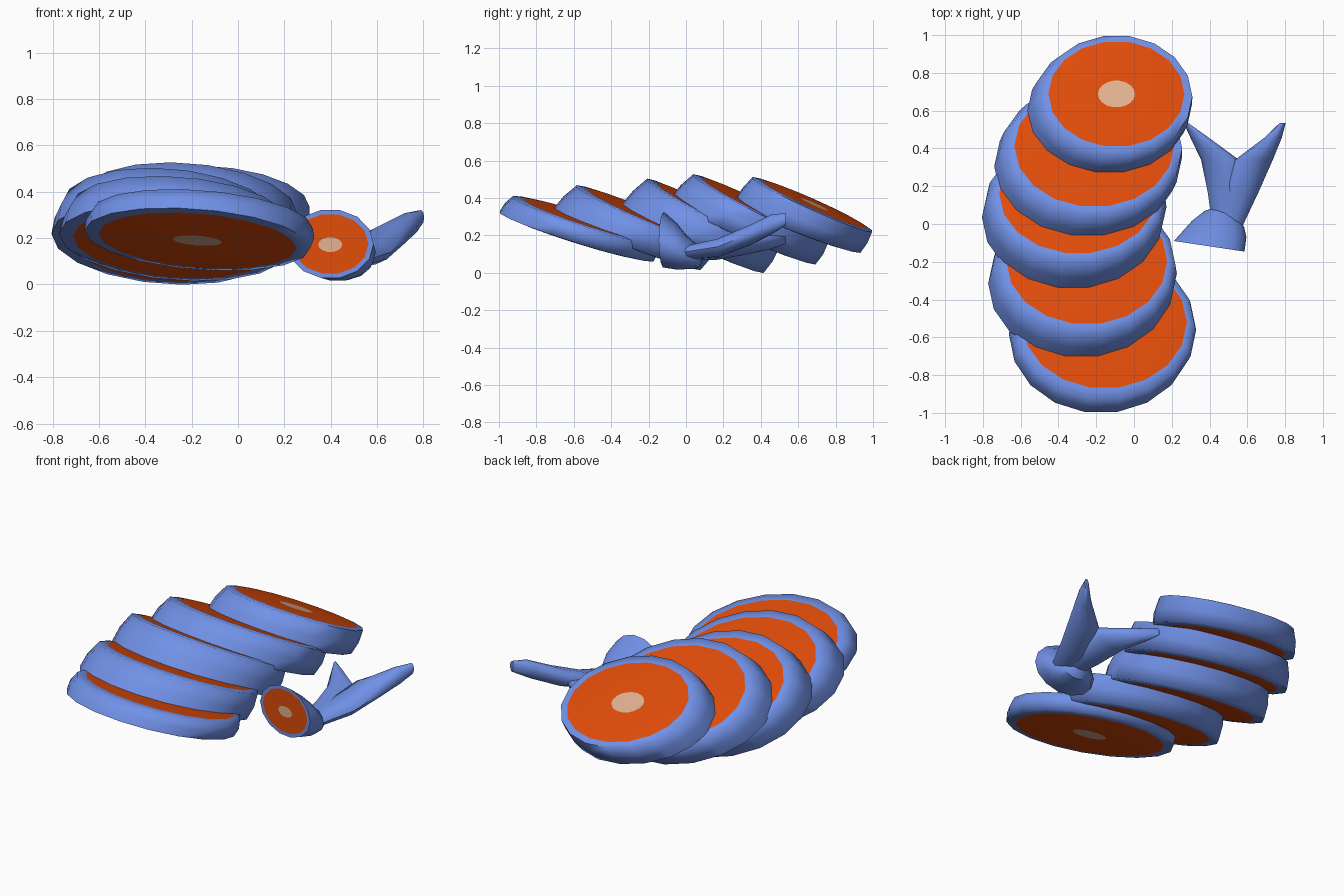
import bpy, bmesh, math
from mathutils import Vector

if "Cube" in bpy.data.objects:
    bpy.data.objects.remove(bpy.data.objects["Cube"])


def material(name, rgb):
    m = bpy.data.materials.new(name)
    m.diffuse_color = (*rgb, 1)
    m.use_nodes = True
    m.node_tree.nodes["Principled BSDF"].inputs["Base Color"].default_value = m.diffuse_color
    return m


MATS = [material("blue_skin", (0.165, 0.285, 0.80)),
        material("orange_flesh", (0.75, 0.072, 0.003)),
        material("pale_bone", (0.76, 0.44, 0.28))]
ROLL = -0.075  # slices drop slightly toward +x


def ring(c, a, b, tilt=0.0, slide=0.0, lift=0.0, n=18):
    """Ellipse in x and a y direction sloping down by tilt, slid in its plane."""
    v = Vector((0, math.cos(tilt), -math.sin(tilt)))
    w = Vector((0, math.sin(tilt), math.cos(tilt)))
    u = Vector((1, 0, ROLL))
    c = Vector(c) + v * slide + w * lift
    return [c + u * a * math.cos(2 * math.pi * i / n)
            + v * b * math.sin(2 * math.pi * i / n) for i in range(n)]


def loft(name, rings, mats, caps=(0, 0), angle=40):
    """Skin neighbouring rings; mats gives the material of each band."""
    bm = bmesh.new()
    vr = [[bm.verts.new(p) for p in r] for r in rings]
    n = len(vr[0])
    for r0, r1, m in zip(vr, vr[1:], mats):
        for i in range(n):
            j = (i + 1) % n
            bm.faces.new((r0[i], r0[j], r1[j], r1[i])).material_index = m
    bm.faces.new(vr[0][::-1]).material_index = caps[0]
    bm.faces.new(vr[-1]).material_index = caps[1]
    bmesh.ops.recalc_face_normals(bm, faces=bm.faces)
    me = bpy.data.meshes.new(name)
    bm.to_mesh(me)
    bm.free()
    ob = bpy.data.objects.new(name, me)
    bpy.context.collection.objects.link(ob)
    for m in MATS:
        me.materials.append(m)
    bpy.ops.object.select_all(action='DESELECT')
    ob.select_set(True)
    bpy.context.view_layer.objects.active = ob
    bpy.ops.object.shade_smooth_by_angle(angle=math.radians(angle))
    return ob


# Five overlapping slices: bottom centre, half sizes, tilt; then the same for the top
SLICES = [
    ((-0.175, -0.585, 0.195), 0.487, 0.437, 17.4, (-0.155, -0.535, 0.28), 0.477, 0.415, 17.8),
    ((-0.28, -0.315, 0.18), 0.492, 0.430, 22.0, (-0.250, -0.21, 0.305), 0.468, 0.412, 22.8),
    ((-0.325, 0.035, 0.182), 0.480, 0.425, 25.0, (-0.295, 0.145, 0.318), 0.460, 0.402, 27.0),
    ((-0.255, 0.305, 0.223), 0.485, 0.430, 24.0, (-0.210, 0.40, 0.345), 0.465, 0.408, 26.0),
    ((-0.14, 0.595, 0.245), 0.425, 0.368, 21.5, (-0.093, 0.675, 0.365), 0.402, 0.355, 24.0),
]
for k, (cb, ab, bb, tb, ct, at, bt, tt) in enumerate(SLICES):
    tb, tt = math.radians(tb), math.radians(tt)
    cm = (Vector(cb) + Vector(ct)) / 2
    loft(f"fish_slice_{k + 1}", [
        ring(cb, 0.105, 0.07, tb, 0, -0.006),
        ring(cb, ab - 0.06, bb - 0.045, tb, 0, -0.006),
        ring(cb, ab, bb, tb),
        ring(cm, (ab + at) / 2 * 1.025, (bb + bt) / 2 * 1.02, (tb + tt) / 2),
        ring(ct, at, bt, tt),
        ring(ct, at - 0.042, bt - 0.048, tt, 0.012, 0.006),
        ring(ct, 0.098, 0.078, tt, 0.012, 0.006)], (1, 0, 0, 0, 0, 1), (2, 2), 75)


def upright(c, a, b, yaw=0.0, roll=0.0, n=14):
    """Upright ellipse across the tail, yawed in plan and rolled along x."""
    pts = []
    for i in range(n):
        t = 2 * math.pi * i / n
        dx = a * math.cos(t)
        pts.append(Vector((c[0] + dx, c[1] + dx * yaw,
                           c[2] + dx * roll + b * math.sin(t))))
    return pts


# Cut tail stump with flesh face to the front
face = (0.398, -0.118, 0.175)
loft("tail_stump", [
    upright((0.398, -0.118, 0.172), 0.052, 0.032, -0.15),
    upright(face, 0.165, 0.13, -0.15),
    upright(face, 0.187, 0.15, -0.15),
    upright((0.43, -0.05, 0.14), 0.165, 0.125, -0.12),
    upright((0.445, 0.0, 0.11), 0.138, 0.093, -0.12),
    upright((0.46, 0.06, 0.085), 0.085, 0.064, -0.12),
    upright((0.465, 0.085, 0.085), 0.03, 0.03, -0.12)],
    (1, 0, 0, 0, 0, 0), (2, 0))

# Two fin lobes rising from the stump
LOBES = {
    "tail_fin_left": [(0.49, -0.01, 0.105, 0.075, 0.035), (0.475, 0.17, 0.118, 0.085, 0.045),
                      (0.455, 0.34, 0.15, 0.10, 0.045), (0.34, 0.465, 0.165, 0.045, 0.035),
                      (0.275, 0.535, 0.175, 0.012, 0.02)],
    "tail_fin_right": [(0.50, -0.01, 0.105, 0.075, 0.037), (0.565, 0.17, 0.132, 0.095, 0.05),
                       (0.635, 0.34, 0.20, 0.10, 0.055), (0.735, 0.455, 0.257, 0.047, 0.055),
                       (0.787, 0.535, 0.288, 0.016, 0.034)],
}
for name, secs in LOBES.items():
    roll = 0.08 if name.endswith("right") else 0.2
    loft(name, [upright((x, y, z), a, b, 0, roll, 10) for x, y, z, a, b in secs],
         (0,) * 4, angle=60)
